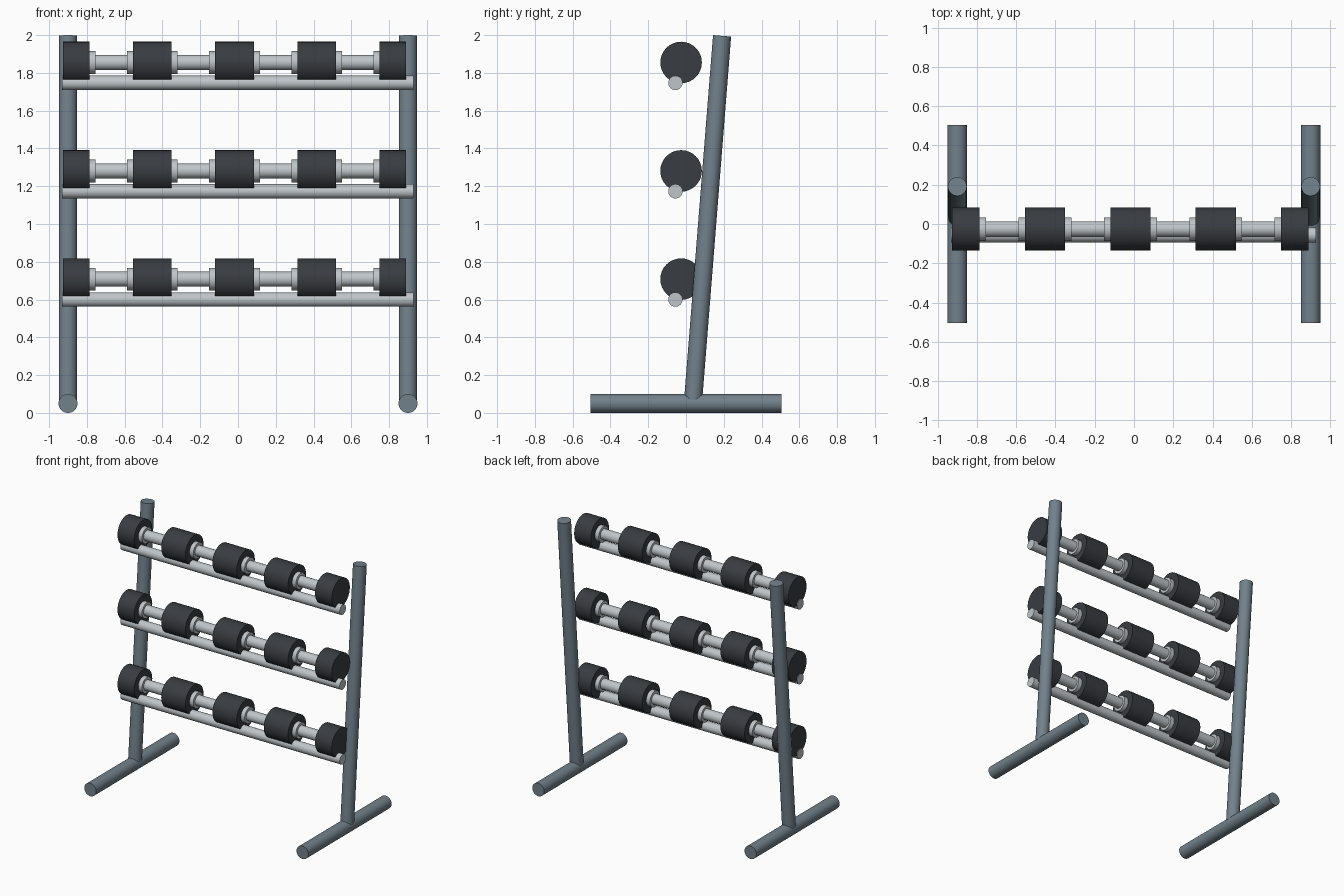
import bpy
import math
from mathutils import Vector

cube = bpy.data.objects.get("Cube")
if cube:
    bpy.data.objects.remove(cube, do_unlink=True)


def material(name, rgb):
    mat = bpy.data.materials.new(name)
    mat.use_nodes = True
    color = (*rgb, 1.0)
    mat.diffuse_color = color
    mat.node_tree.nodes["Principled BSDF"].inputs["Base Color"].default_value = color
    return mat


frame_steel = material("slate frame steel", (0.17, 0.22, 0.26))
bright_steel = material("bright steel", (0.52, 0.56, 0.59))
rubber = material("dark rubber", (0.040, 0.045, 0.052))


def rod(name, start, end, radius, mat, sides=32):
    """Capped cylinder running from start to end."""
    start, end = Vector(start), Vector(end)
    axis = end - start
    bpy.ops.mesh.primitive_cylinder_add(
        vertices=sides, radius=radius, depth=axis.length, location=(start + end) / 2,
        rotation=axis.to_track_quat('Z', 'Y').to_euler())
    obj = bpy.context.object
    obj.name = name
    obj.data.materials.append(mat)
    bpy.ops.object.shade_smooth_by_angle(angle=math.radians(35))
    return obj


# Floor feet and leaning uprights
for side, x in (("left", 0.9), ("right", -0.9)):
    rod(side + "_foot", (x, -0.505, 0.05), (x, 0.505, 0.05), 0.05, frame_steel)
    rod(side + "_upright", (x, 0.038, 0.07), (x, 0.191, 1.996), 0.048, frame_steel)


def dumbbell(name, x, y, z):
    rod(name + "_handle", (x - 0.2, y, z), (x + 0.2, y, z), 0.04, bright_steel)
    for label, s in (("left", 1), ("right", -1)):
        rod(f"{name}_{label}_collar", (x + s * 0.083, y, z),
            (x + s * 0.15, y, z), 0.06, bright_steel)
        rod(f"{name}_{label}_weight", (x + s * 0.115, y, z),
            (x + s * 0.256, y, z), 0.11, rubber)


# Three tiers: a support rail with four dumbbells resting on it
for tier, z in enumerate((0.6, 1.173, 1.747), start=1):
    rod(f"tier_{tier}_rail", (-0.932, -0.056, z), (0.928, -0.056, z),
        0.038, bright_steel)
    for i in range(4):
        dumbbell(f"tier_{tier}_dumbbell_{i + 1}", -0.671 + i * 0.435, -0.026, z + 0.108)
